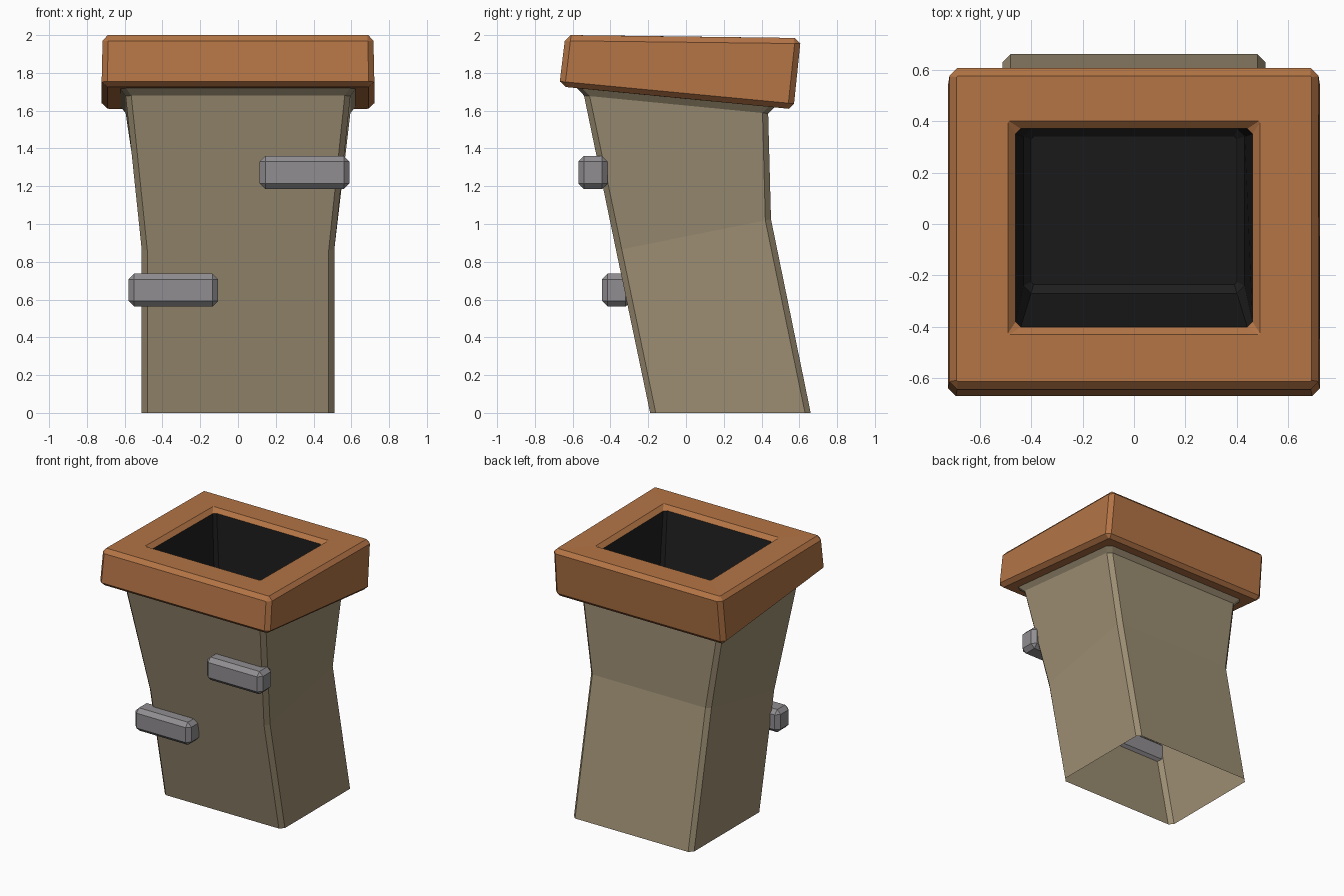
import bpy, bmesh

if "Cube" in bpy.data.objects:
    bpy.data.objects.remove(bpy.data.objects["Cube"])


def material(name, rgb):
    m = bpy.data.materials.new(name)
    m.diffuse_color = (*rgb, 1)
    m.use_nodes = True
    m.node_tree.nodes["Principled BSDF"].inputs["Base Color"].default_value = m.diffuse_color
    return m


STONE = material("tan stone", (0.335, 0.27, 0.17))
CLAY = material("orange clay", (0.45, 0.175, 0.06))
BRICK = material("grey brick", (0.28, 0.27, 0.28))
SOOT = material("black soot", (0.013, 0.013, 0.013))


def ring(bm, hx, yf, yb, zf, zb, c):
    """Rectangle with cut corners, tilted so z runs from zf (front) to zb (back)."""
    pts = [(hx - c, yf), (hx, yf + c), (hx, yb - c), (hx - c, yb),
           (c - hx, yb), (-hx, yb - c), (-hx, yf + c), (c - hx, yf)]
    return [bm.verts.new((x, y, zf + (zb - zf) * (y - yf) / (yb - yf))) for x, y in pts]


def finish(bm, name, mat):
    me = bpy.data.meshes.new(name)
    bm.to_mesh(me)
    bm.free()
    me.materials.append(mat)
    ob = bpy.data.objects.new(name, me)
    bpy.context.collection.objects.link(ob)
    return ob


def loft(name, mat, sections, floor=False):
    bm = bmesh.new()
    rings = [ring(bm, *s) for s in sections]
    for a, b in zip(rings, rings[1:]):
        for i in range(8):
            j = (i + 1) % 8
            bm.faces.new((a[i], a[j], b[j], b[i]))
    if floor:
        bm.faces.new(rings[-1])
    return finish(bm, name, mat)


# leaning shaft, open below, with a flared collar under the cap
loft("chimney_shaft", STONE, [
    (0.51, -0.19, 0.66, 0.0, 0.0, 0.03),
    (0.51, -0.37, 0.45, 0.86, 1.025, 0.03),
    (0.595, -0.54, 0.435, 1.68, 1.585, 0.03),
    (0.625, -0.58, 0.47, 1.722, 1.62, 0.03)])

# tilted frame-shaped cap, thicker at the back
loft("chimney_cap", CLAY, [
    (0.56, -0.50, 0.42, 1.711, 1.623, 0.02),
    (0.69, -0.635, 0.545, 1.725, 1.61, 0.005),
    (0.722, -0.668, 0.572, 1.755, 1.637, 0.03),
    (0.717, -0.642, 0.605, 1.97, 1.955, 0.03),
    (0.69, -0.612, 0.575, 2.0, 1.985, 0.005),
    (0.49, -0.43, 0.40, 1.998, 1.987, 0.005),
    (0.46, -0.40, 0.37, 1.967, 1.958, 0.02)])

# dark flue lining with a floor near the bend
loft("flue_lining", SOOT, [
    (0.46, -0.40, 0.37, 1.967, 1.958, 0.02),
    (0.43, -0.27, 0.37, 0.92, 1.05, 0.03),
    (0.40, -0.235, 0.34, 0.89, 1.02, 0.01)], floor=True)


# protruding bricks with chamfered edges
def brick(name, lo, hi):
    bm = bmesh.new()
    bmesh.ops.create_cube(bm, size=1)
    for v in bm.verts:
        v.co = [lo[i] if v.co[i] < 0 else hi[i] for i in range(3)]
    bmesh.ops.bevel(bm, geom=bm.edges[:], offset=0.03, segments=1,
                    affect='EDGES', profile=0.5)
    finish(bm, name, BRICK)


brick("upper_brick", (0.115, -0.57, 1.185), (0.59, -0.415, 1.36))
brick("lower_brick", (-0.58, -0.445, 0.563), (-0.105, -0.29, 0.737))
